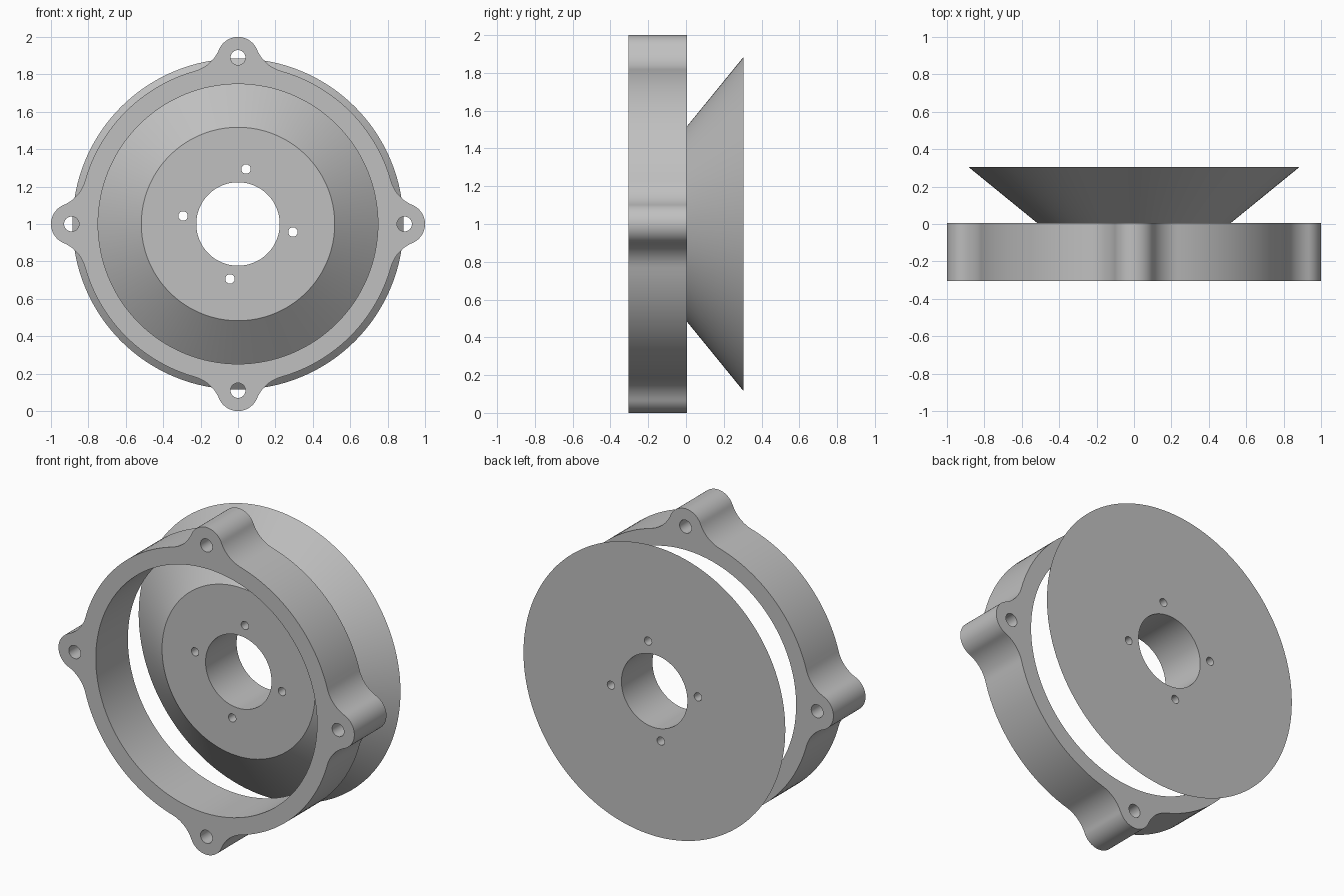
import bpy, bmesh, math
from mathutils import Vector

if "Cube" in bpy.data.objects:
    bpy.data.objects.remove(bpy.data.objects["Cube"])

FRONT, MIDDLE, BACK = -0.305, 0.005, 0.305
AXIS_Z = 1.0

grey = bpy.data.materials.new("plain_grey")
grey.use_nodes = True
grey.diffuse_color = (0.53, 0.53, 0.53, 1)
grey.node_tree.nodes["Principled BSDF"].inputs["Base Color"].default_value = grey.diffuse_color


def lathe(name, r_front, r_back, y0, y1, x=0, z=0, sides=128):
    """Cylinder or cone running along y, placed relative to the main axis."""
    bpy.ops.mesh.primitive_cone_add(
        vertices=sides, radius1=r_front, radius2=r_back, depth=y1 - y0,
        location=(x, (y0 + y1) / 2, AXIS_Z + z), rotation=(-math.pi / 2, 0, 0))
    obj = bpy.context.object
    obj.name = name
    bpy.ops.object.transform_apply(location=True, rotation=True, scale=True)
    return obj


def drill(obj, radius, x=0, z=0, sides=48):
    """Cut a through hole along y."""
    cutter = lathe("hole_cutter", radius, radius, -0.5, 0.5, x, z, sides)
    cutter.hide_render = True
    bpy.context.view_layer.objects.active = obj
    mod = obj.modifiers.new("hole", "BOOLEAN")
    mod.operation = "DIFFERENCE"
    mod.solver = "EXACT"
    mod.object = cutter
    bpy.ops.object.modifier_apply(modifier=mod.name)
    bpy.data.objects.remove(cutter)


def drill_circle(obj, radius, distance, start):
    for i in range(4):
        a = start + i * math.pi / 2
        drill(obj, radius, distance * math.cos(a), distance * math.sin(a), 32)


def finish(obj):
    obj.data.materials.clear()
    obj.data.materials.append(grey)
    bpy.ops.object.select_all(action="DESELECT")
    obj.select_set(True)
    bpy.context.view_layer.objects.active = obj
    bpy.ops.object.shade_smooth_by_angle(angle=math.radians(30))


def arc(cx, cy, r, a0, a1, n):
    return [Vector((cx + r * math.cos(a0 + (a1 - a0) * i / n),
                    cy + r * math.sin(a0 + (a1 - a0) * i / n))) for i in range(n)]


def lug_ring_outline(ring_r, lug_r, lug_at, fillet):
    """Circle with four round lugs, blended by concave fillets."""
    a, b = ring_r + fillet, lug_r + fillet
    fx = (a * a + lug_at * lug_at - b * b) / (2 * lug_at)
    fy = math.sqrt(a * a - fx * fx)
    ring_a = math.atan2(fy, fx)
    lug_a = math.atan2(fy, fx - lug_at)
    # One quarter, centred on the lug pointing along +x
    quarter = arc(fx, -fy, fillet, math.pi - ring_a, math.pi - lug_a, 14)
    quarter += arc(lug_at, 0, lug_r, -lug_a, lug_a, 28)
    quarter += arc(fx, fy, fillet, lug_a + math.pi, ring_a + math.pi, 14)
    quarter += arc(0, 0, ring_r, ring_a, math.pi / 2 - ring_a, 24)
    points = []
    for i in range(4):
        c, s = math.cos(i * math.pi / 2), math.sin(i * math.pi / 2)
        points += [(p.x * c - p.y * s, p.x * s + p.y * c) for p in quarter]
    return points


# Mounting ring with four lugs
bm = bmesh.new()
outline = lug_ring_outline(0.85, 0.11, 0.89, 0.2)
face = bm.faces.new([bm.verts.new((x, FRONT, AXIS_Z + z)) for x, z in outline])
extruded = bmesh.ops.extrude_face_region(bm, geom=[face], use_keep_orig=True)
moved = [g for g in extruded["geom"] if isinstance(g, bmesh.types.BMVert)]
bmesh.ops.translate(bm, verts=moved, vec=(0, MIDDLE - FRONT, 0))
bmesh.ops.recalc_face_normals(bm, faces=bm.faces)
mesh = bpy.data.meshes.new("mounting_ring")
bm.to_mesh(mesh)
bm.free()
ring = bpy.data.objects.new("mounting_ring", mesh)
bpy.context.collection.objects.link(ring)
drill(ring, 0.748, sides=128)
drill_circle(ring, 0.04, 0.89, 0)
finish(ring)

# Conical hub with a central bore and four bolt holes
hub = lathe("conical_hub", 0.517, 0.885, MIDDLE, BACK)
drill(hub, 0.223, sides=96)
drill_circle(hub, 0.025, 0.297, math.radians(81.7))
finish(hub)
